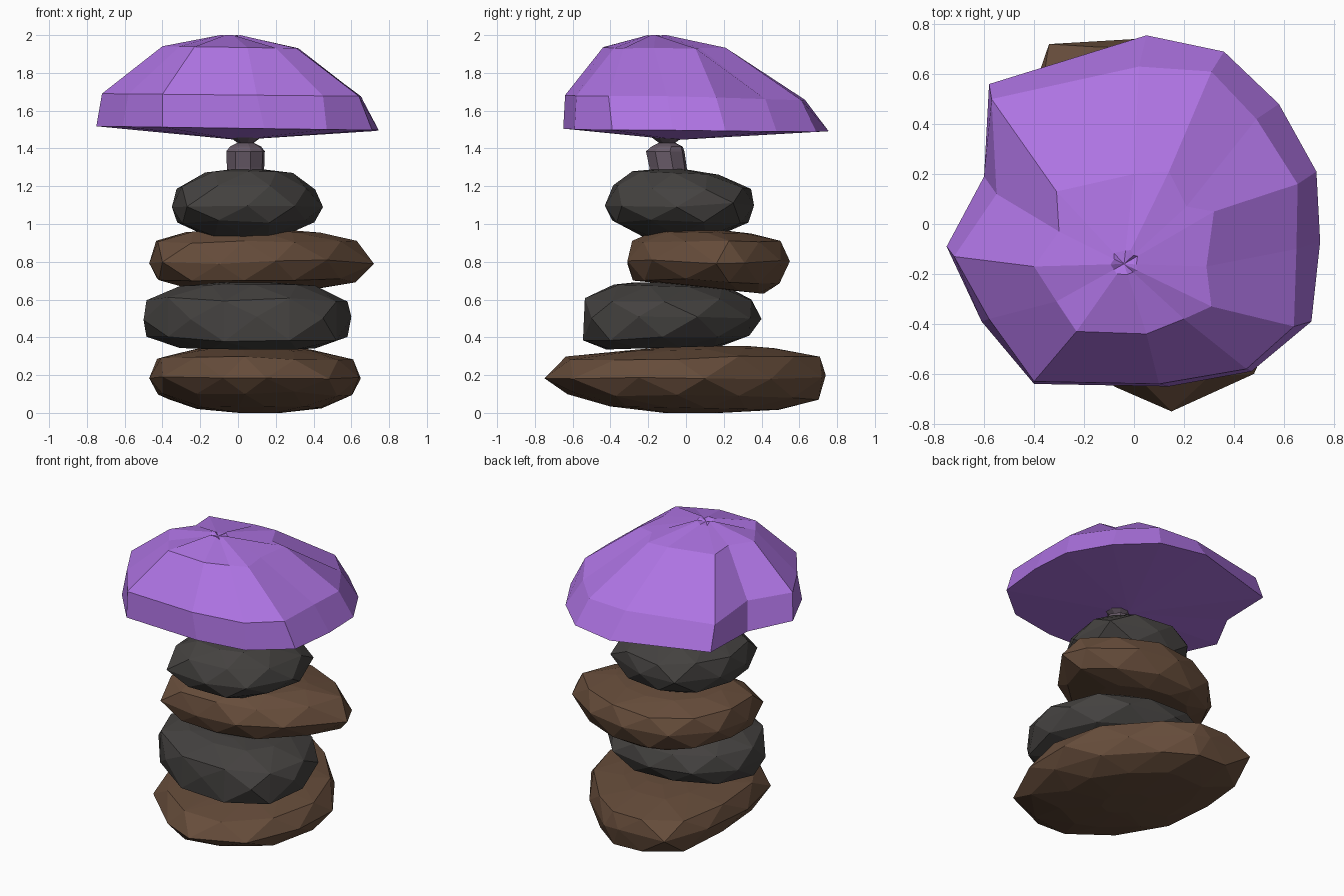
import bpy, bmesh, math, random
from mathutils import Vector

if "Cube" in bpy.data.objects:
    bpy.data.objects.remove(bpy.data.objects["Cube"])

random.seed(4)


def material(name, rgb):
    m = bpy.data.materials.new(name)
    m.diffuse_color = (*rgb, 1)
    m.use_nodes = True
    m.node_tree.nodes["Principled BSDF"].inputs["Base Color"].default_value = m.diffuse_color
    return m


PURPLE = material("cap purple", (0.42, 0.172, 0.76))
BROWN = material("stone brown", (0.133, 0.073, 0.043))
GREY = material("stone dark grey", (0.058, 0.054, 0.051))
MAUVE = material("stem mauve", (0.14, 0.105, 0.14))


def finish(name, bm, mat):
    bmesh.ops.recalc_face_normals(bm, faces=bm.faces)
    me = bpy.data.meshes.new(name)
    bm.to_mesh(me)
    bm.free()
    me.materials.append(mat)
    ob = bpy.data.objects.new(name, me)
    bpy.context.collection.objects.link(ob)
    return ob


def stone(name, mat, outline, z_mid, rings):
    """Chiselled stone: convex hull of the widest outline and smaller rings.
    Each ring is (z, scale, shift x, shift y, slope along y, staggered)."""
    n = len(outline)
    pts = [Vector((x, y, z_mid + random.uniform(-0.012, 0.012))) for x, y in outline]
    cx = sum(p.x for p in pts) / n
    cy = sum(p.y for p in pts) / n
    cloud = list(pts)
    for z, s, dx, dy, slope, staggered in rings:
        for i in range(n):
            p = (pts[i] + pts[(i + 1) % n]) / 2 if staggered else pts[i]
            jz = random.uniform(-0.012, 0.012) if staggered else 0
            oy = (p.y - cy) * s
            cloud.append(Vector((cx + (p.x - cx) * s + dx, cy + oy + dy,
                                 z + jz + slope * oy)))
    bm = bmesh.new()
    for p in cloud:
        bm.verts.new(p)
    res = bmesh.ops.convex_hull(bm, input=bm.verts)
    junk = {v for v in res["geom_interior"] + res["geom_unused"]
            if isinstance(v, bmesh.types.BMVert)}
    bmesh.ops.delete(bm, geom=list(junk), context='VERTS')
    return finish(name, bm, mat)


def loft(name, mat, rings):
    """Skin a stack of equal-length rings; one-point ends become fans."""
    bm = bmesh.new()
    loops = [[bm.verts.new(p) for p in r] for r in rings]
    for a, b in zip(loops, loops[1:]):
        n = max(len(a), len(b))
        for i in range(n):
            j = (i + 1) % n
            if len(a) == 1:
                bm.faces.new((a[0], b[j], b[i]))
            elif len(b) == 1:
                bm.faces.new((a[i], a[j], b[0]))
            else:
                bm.faces.new((a[i], a[j], b[j], b[i]))
    return finish(name, bm, mat)


# Stack of four stones, from the ground up
stone("bottom_stone", BROWN,
      [(0.15, -0.75), (0.48, -0.6), (0.64, -0.25), (0.65, 0.1), (0.42, 0.45), (0.12, 0.72),
       (0, 0.74), (-0.34, 0.72), (-0.45, 0.4), (-0.47, 0), (-0.4, -0.35), (-0.08, -0.65)],
      0.19, [(0.29, 0.94, 0, 0.02, 0, True), (0.335, 0.55, 0, 0.04, 0.02, False),
             (0.355, 0.25, 0, 0.1, 0, False),
             (0.09, 0.93, 0, 0.02, -0.02, True), (0.025, 0.6, 0.03, 0.03, -0.02, False),
             (0.0, 0.2, 0.05, 0.0, 0, False)])

stone("lower_middle_stone", GREY,
      [(0.1, -0.54), (0.45, -0.5), (0.6, -0.25), (0.57, 0.06), (0.32, 0.34), (0, 0.4),
       (-0.28, 0.34), (-0.48, 0.12), (-0.5, -0.15), (-0.25, -0.43)],
      0.5, [(0.6, 0.99, 0, -0.02, 0, True), (0.67, 0.65, 0, -0.01, -0.03, False),
            (0.69, 0.25, 0, -0.1, 0, False),
            (0.4, 0.99, 0, -0.03, 0.03, True), (0.345, 0.65, 0, -0.05, 0.03, False)])

stone("upper_middle_stone", BROWN,
      [(0.72, 0.16), (0.65, 0.31), (0.38, 0.5), (0.1, 0.55), (-0.2, 0.48), (-0.42, 0.25),
       (-0.47, 0), (-0.4, -0.27), (-0.1, -0.31), (0.2, -0.31), (0.47, -0.18)],
      0.8, [(0.9, 0.94, -0.02, 0, 0, True), (0.955, 0.6, -0.03, -0.03, -0.02, False),
            (0.97, 0.25, 0, -0.05, 0, False),
            (0.7, 0.93, -0.02, 0, -0.03, True), (0.66, 0.55, -0.04, 0.06, -0.12, False)])

stone("top_stone", GREY,
      [(0.05, -0.43), (0.3, -0.34), (0.45, -0.05), (0.4, 0.25), (0.1, 0.36),
       (-0.15, 0.34), (-0.33, 0.1), (-0.35, -0.15), (-0.27, -0.39)],
      1.1, [(1.195, 0.96, 0, 0.01, -0.01, True), (1.27, 0.58, 0.02, -0.02, -0.04, False),
            (1.29, 0.2, 0.02, -0.05, 0, False),
            (1.01, 0.95, 0, 0, 0, True), (0.935, 0.5, 0, 0, 0, False)])

# Faceted stem with a bulged head, a pinched neck and a flare under the cap
loft("stem", MAUVE, [[(0.04 + r * math.cos(t), cy + r * math.sin(t), z)
     for t in [0.25 + k * math.tau / 8 for k in range(8)]]
    for z, r, cy in ((1.25, 0.102, -0.09), (1.3, 0.102, -0.095), (1.385, 0.105, -0.11),
                     (1.41, 0.085, -0.1), (1.43, 0.045, -0.1), (1.47, 0.1, -0.1))])

# Mushroom cap: underside, rim, shoulder, crown and dimpled tip
rim = [(0.05, 0.755), (0.36, 0.69), (0.58, 0.48), (0.73, 0.21), (0.745, -0.07),
       (0.71, -0.39), (0.47, -0.59), (0.14, -0.65), (-0.4, -0.64), (-0.61, -0.39),
       (-0.75, -0.09), (-0.6, 0.19), (-0.58, 0.56)]
shoulder = [(0.02, 0.63), (0.31, 0.61), (0.49, 0.42), (0.655, 0.16), (0.65, -0.1),
            (0.64, -0.41), (0.45, -0.58), (0.1, -0.64), (-0.4, -0.63), (-0.58, -0.38),
            (-0.72, -0.13), (-0.55, 0.12), (-0.57, 0.5)]
crown = [(0.0, 0.2), (0.14, 0.21), (0.21, 0.07), (0.32, 0.05), (0.29, -0.17),
         (0.31, -0.33), (0.2, -0.38), (0.05, -0.44), (-0.23, -0.43), (-0.31, -0.31),
         (-0.4, -0.17), (-0.3, -0.03), (-0.31, 0.13)]
TIP = (-0.04, -0.16)
tip = [(TIP[0] + (x - TIP[0]) * 0.15, TIP[1] + (y - TIP[1]) * 0.15) for x, y in crown]

loft("mushroom_cap", PURPLE, [
    [(0.0, -0.05, 1.445)],
    [(x, y, 1.507 - 0.02 * max(y, 0) - 0.014 * x) for x, y in rim],
    [(x, y, 1.683 - 0.04 * max(y, 0) - 0.01 * x) for x, y in shoulder],
    [(x, y, 1.935 - 0.015 * x) for x, y in crown],
    [(x, y, 1.992 + (0.008 if i % 3 else -0.008)) for i, (x, y) in enumerate(tip)],
    [(*TIP, 1.985)],
])
